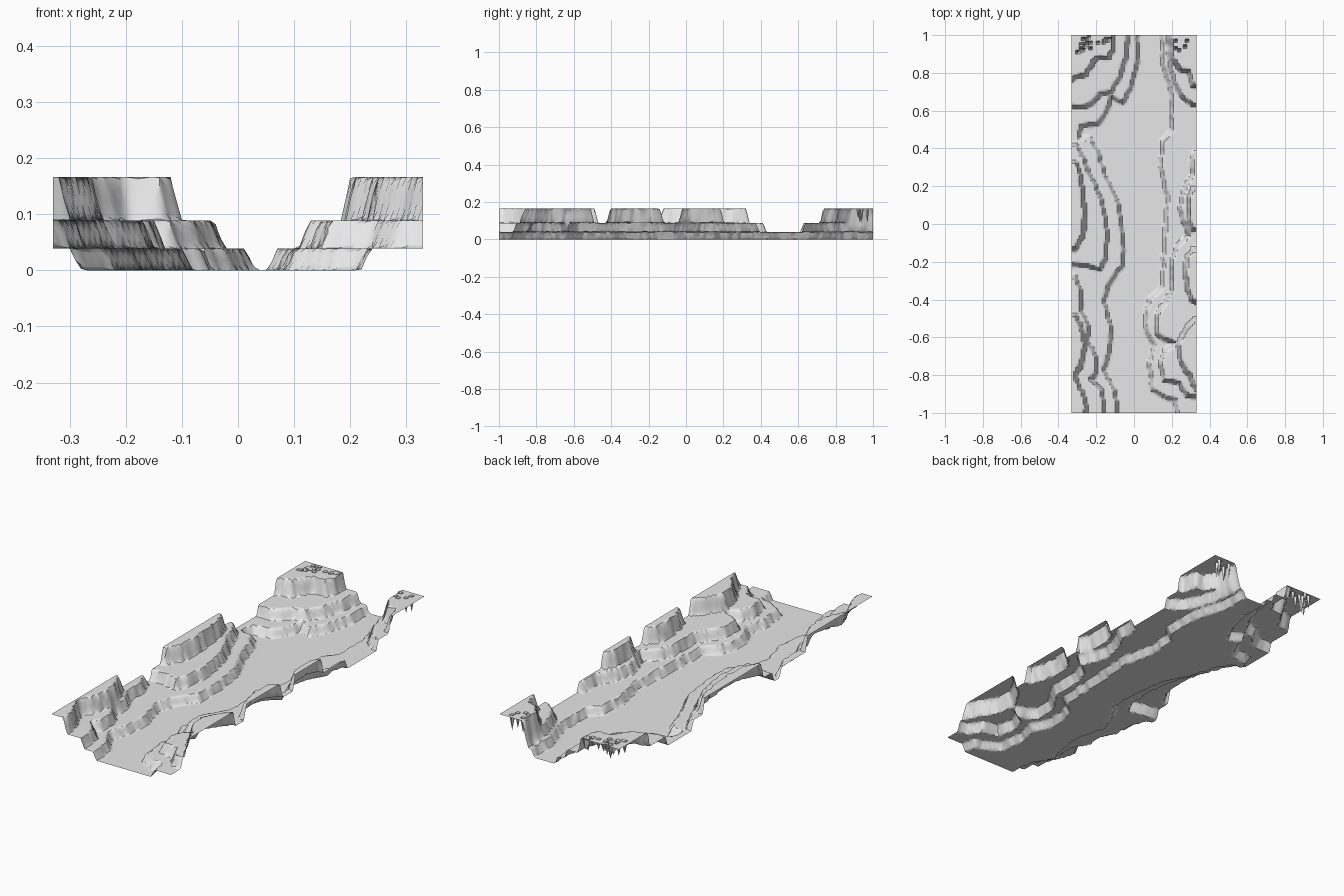
import bpy, bmesh, math, random
from mathutils import Vector, noise
from mathutils.geometry import intersect_point_line

random.seed(4)
cube = bpy.data.objects.get("Cube")
if cube:
    bpy.data.objects.remove(cube, do_unlink=True)

HALF_WIDTH, HALF_LENGTH, CELL = 0.33, 1.0, 0.01
SLOPE = 0.011          # half the width of each terrace slope

# Outlines of each terrace in hundredths, running from back to front
lower_left = [[(2, 110), (2, 86), (-2, 72), (-6, 64), (-12, 67), (-14, 60), (-19, 53),
               (-28, 52), (-29, 46), (-23, 45), (-19, 38), (-16, 28), (-12, 19), (-8, 10),
               (-6, -6), (-6, -21), (-13, -32), (-16, -40), (-14, -48), (-12, -56),
               (-13, -66), (-16, -77), (-14, -82), (-10, -88), (-8, -110)]]
middle_left = [[(-3, 110), (-4, 88), (-8, 77), (-12, 70), (-18, 69), (-21, 65), (-26, 62), (-45, 63)],
               [(-45, 43), (-31, 42), (-27, 36), (-24, 27), (-20, 20), (-16, 8), (-14, -6),
                (-15, -18), (-18, -24), (-25, -22), (-45, -21)],
               [(-45, -24), (-31, -28), (-28, -36), (-28, -46), (-24, -54), (-25, -62),
                (-20, -70), (-20, -79), (-23, -82), (-17, -88), (-15, -110)]]
upper_left = [[(-11, 110), (-11, 92), (-14, 88), (-20, 88), (-26, 79), (-45, 73)],
              [(-45, 33), (-31, 33), (-28, 25), (-26, 5), (-27, -6), (-31, -13), (-45, -13)],
              [(-45, -47), (-31, -48), (-28, -54), (-26, -64), (-28, -75), (-31, -80),
               (-29, -86), (-26, -92), (-24, -110)]]
lower_right = [[(15, 110), (15, 84), (18, 76), (20, 68), (20, 50), (15, 44), (14, 31), (18, 12),
                (16, -8), (15, -34), (8, -40), (6, -48), (7, -58), (11, -64), (8, -74),
                (10, -88), (15, -91), (22, -93), (24, -110)]]
middle_right = [[(17, 110), (19, 84), (22, 74), (26, 67), (31, 63), (45, 63)],
                [(45, 41), (32, 38), (30, 30), (31, 26), (26, 18), (24, 8), (29, -6), (23, -11),
                 (20, -19), (20, -35), (16, -42), (12, -48), (12, -57), (16, -61), (22, -63),
                 (16, -67), (14, -74), (16, -83), (24, -84), (28, -91), (45, -93)]]
upper_right = [[(19, 110), (20, 88), (24, 82), (29, 81), (31, 73), (45, 72)],
               [(45, 20), (31, 19), (29, 14), (29, 2), (31, -3), (45, -3)],
               [(45, -12), (31, -13), (28, -18), (27, -28), (30, -40), (45, -47)],
               [(45, -49), (32, -50), (27, -56), (23, -64), (25, -73), (29, -80), (33, -88), (45, -88)]]


def prepare(outlines, side):
    """Scale the outlines and close each one outside the sheet."""
    shapes = []
    for outline in outlines:
        line = [Vector((x, y)) / 100 for x, y in outline]
        closed = line + [Vector((side, line[-1].y)), Vector((side, line[0].y))]
        shapes.append((line, closed))
    return shapes


def is_inside(point, polygon):
    inside = False
    for a, b in zip(polygon, polygon[1:] + polygon[:1]):
        if (a.y > point.y) != (b.y > point.y):
            if point.x < a.x + (point.y - a.y) * (b.x - a.x) / (b.y - a.y):
                inside = not inside
    return inside


def line_distance(point, line):
    nearest = 1.0
    for a, b in zip(line, line[1:]):
        edge = b - a
        t = max(0, min(1, (point - a).dot(edge) / edge.length_squared))
        nearest = min(nearest, (point - a - edge * t).length)
    return nearest


def rise(point, shapes):
    """How far up a terrace step the point lies, from none to full."""
    best = 0.0
    for line, closed in shapes:
        distance = line_distance(point, line)
        if not is_inside(point, closed):
            distance = -distance
        t = max(0, min(1, (distance + SLOPE) / (2 * SLOPE)))
        best = max(best, t * t * (3 - 2 * t))
    return best


# Each terrace: its added height and its outlines on both sides
terraces = [(height, prepare(left, -1) + prepare(right, 1)) for height, left, right in (
    (0.039, lower_left, lower_right),
    (0.050, middle_left, middle_right),
    (0.077, upper_left, upper_right))]


def ground_height(x, y):
    wobble = Vector((noise.noise((x * 25, y * 25, 0)), noise.noise((x * 25, y * 25, 7))))
    point = Vector((x, y)) + wobble * 0.008
    return sum(height * rise(point, shapes) for height, shapes in terraces)


# Terraced valley sheet
columns = round(2 * HALF_WIDTH / CELL)
rows = round(2 * HALF_LENGTH / CELL)
bm = bmesh.new()
grid = []
for j in range(rows + 1):
    y = -HALF_LENGTH + j * CELL
    row = []
    for i in range(columns + 1):
        x = -HALF_WIDTH + i * CELL
        row.append(bm.verts.new((x, y, ground_height(x, y))))
    grid.append(row)
for j in range(rows):
    for i in range(columns):
        bm.faces.new((grid[j][i], grid[j][i + 1], grid[j + 1][i + 1], grid[j + 1][i]))

# Narrow pits in the back corners of the top terrace
for left, right, count in ((-0.31, -0.12, 24), (0.22, 0.28, 5)):
    for _ in range(count):
        x = random.uniform(left, right)
        y = random.uniform(0.91, 0.99)
        vert = grid[round((y + HALF_LENGTH) / CELL)][round((x + HALF_WIDTH) / CELL)]
        if vert.co.z > 0.16:
            vert.co.z -= random.uniform(0.03, 0.08)

mesh = bpy.data.meshes.new("valley_terrain")
bm.to_mesh(mesh)
bm.free()
terrain = bpy.data.objects.new("valley_terrain", mesh)
bpy.context.collection.objects.link(terrain)

# Plain pale grey
grey = bpy.data.materials.new("pale_grey")
grey.use_nodes = True
grey.diffuse_color = (0.8, 0.8, 0.8, 1)
grey.node_tree.nodes["Principled BSDF"].inputs["Base Color"].default_value = (0.8, 0.8, 0.8, 1)
mesh.materials.append(grey)

bpy.context.view_layer.objects.active = terrain
terrain.select_set(True)
bpy.ops.object.shade_smooth_by_angle(angle=math.radians(40))
